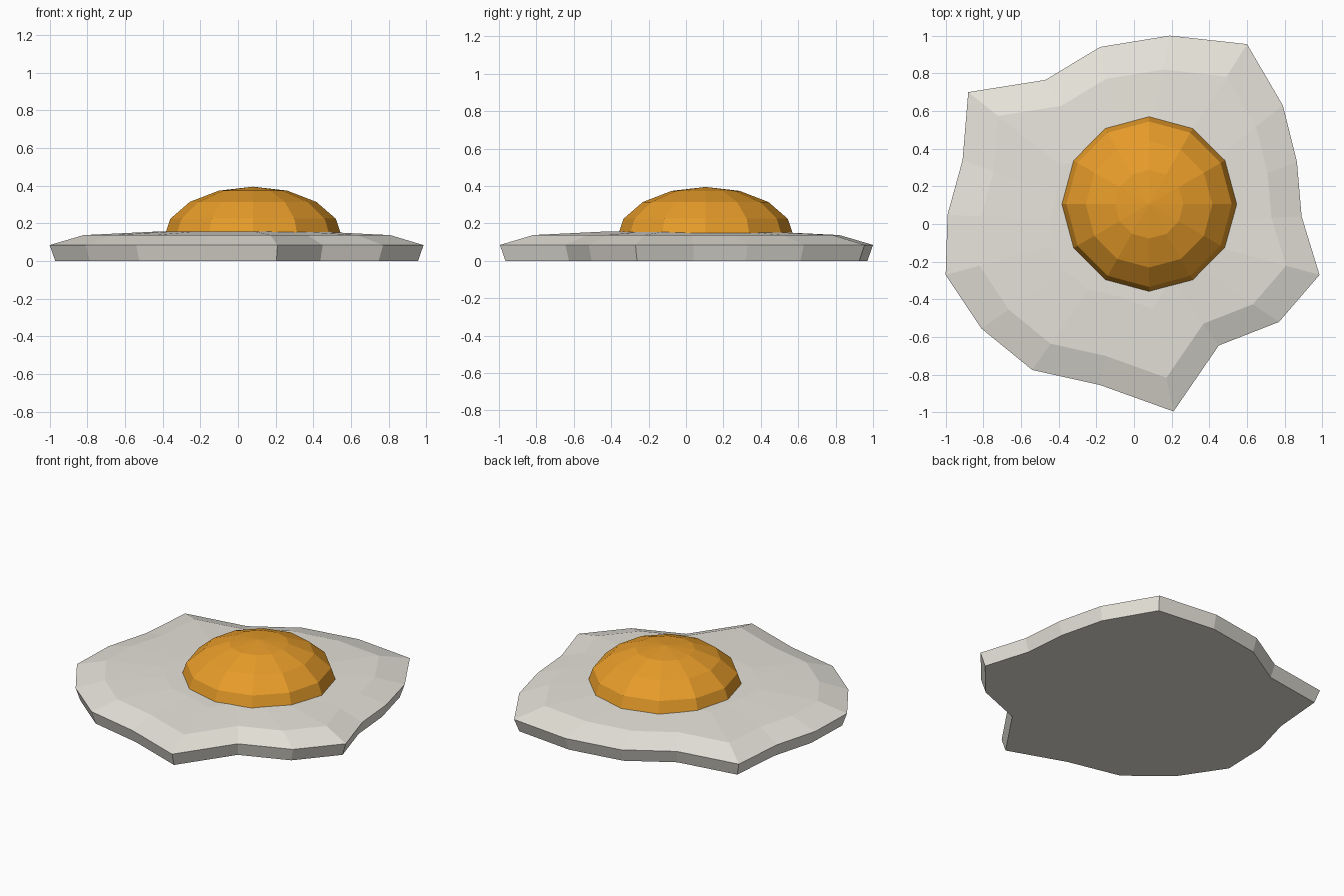
import bpy, math

if "Cube" in bpy.data.objects:
    bpy.data.objects.remove(bpy.data.objects["Cube"])


def material(name, rgb):
    m = bpy.data.materials.new(name)
    m.diffuse_color = (*rgb, 1.0)
    m.use_nodes = True
    m.node_tree.nodes["Principled BSDF"].inputs["Base Color"].default_value = m.diffuse_color
    return m


def stack(name, rings, mat, apex=None):
    """Solid skinned through rings of equal point count, bottom to top."""
    n = len(rings[0])
    verts = [p for ring in rings for p in ring]
    faces = [tuple(reversed(range(n)))]
    for k in range(len(rings) - 1):
        a, b = k * n, (k + 1) * n
        faces += [(a + i, a + (i + 1) % n, b + (i + 1) % n, b + i) for i in range(n)]
    top = (len(rings) - 1) * n
    if apex:
        verts.append(apex)
        faces += [(top + i, top + (i + 1) % n, len(verts) - 1) for i in range(n)]
    else:
        faces.append(tuple(range(top, top + n)))
    mesh = bpy.data.meshes.new(name)
    mesh.from_pydata(verts, [], faces)
    mesh.materials.append(mat)
    obj = bpy.data.objects.new(name, mesh)
    bpy.context.collection.objects.link(obj)
    return obj


white = material("egg white", (0.87, 0.84, 0.77))
orange = material("yolk orange", (0.89, 0.37, 0.025))

# Egg white: wavy outline, counter-clockwise, scaled at each height
outline = [(0.985, -0.27), (0.89, 0.04), (0.865, 0.33), (0.79, 0.63), (0.60, 0.955),
           (0.19, 1.0), (-0.18, 0.94), (-0.47, 0.765), (-0.88, 0.70), (-0.91, 0.34),
           (-0.99, 0.05), (-1.0, -0.27), (-0.81, -0.555), (-0.54, -0.775),
           (-0.18, -0.855), (0.21, -0.995), (0.45, -0.645), (0.77, -0.52)]
levels = [(0.97, 0.0), (1.0, 0.085), (0.82, 0.138), (0.45, 0.156)]
stack("egg_white", [[(x * s, y * s, z) for x, y in outline] for s, z in levels], white)

# Yolk: squashed 12-sided half sphere, off centre
cx, cy, base, radius, height, sides = 0.08, 0.105, 0.12, 0.475, 0.275, 12
rings = []
for k in range(4):
    lat = math.radians(22.5 * k)
    r, z = radius * math.cos(lat), base + height * math.sin(lat)
    rings.append([(cx + r * math.cos(math.tau * i / sides),
                   cy + r * math.sin(math.tau * i / sides), z) for i in range(sides)])
stack("yolk", rings, orange, apex=(cx, cy, base + height))
